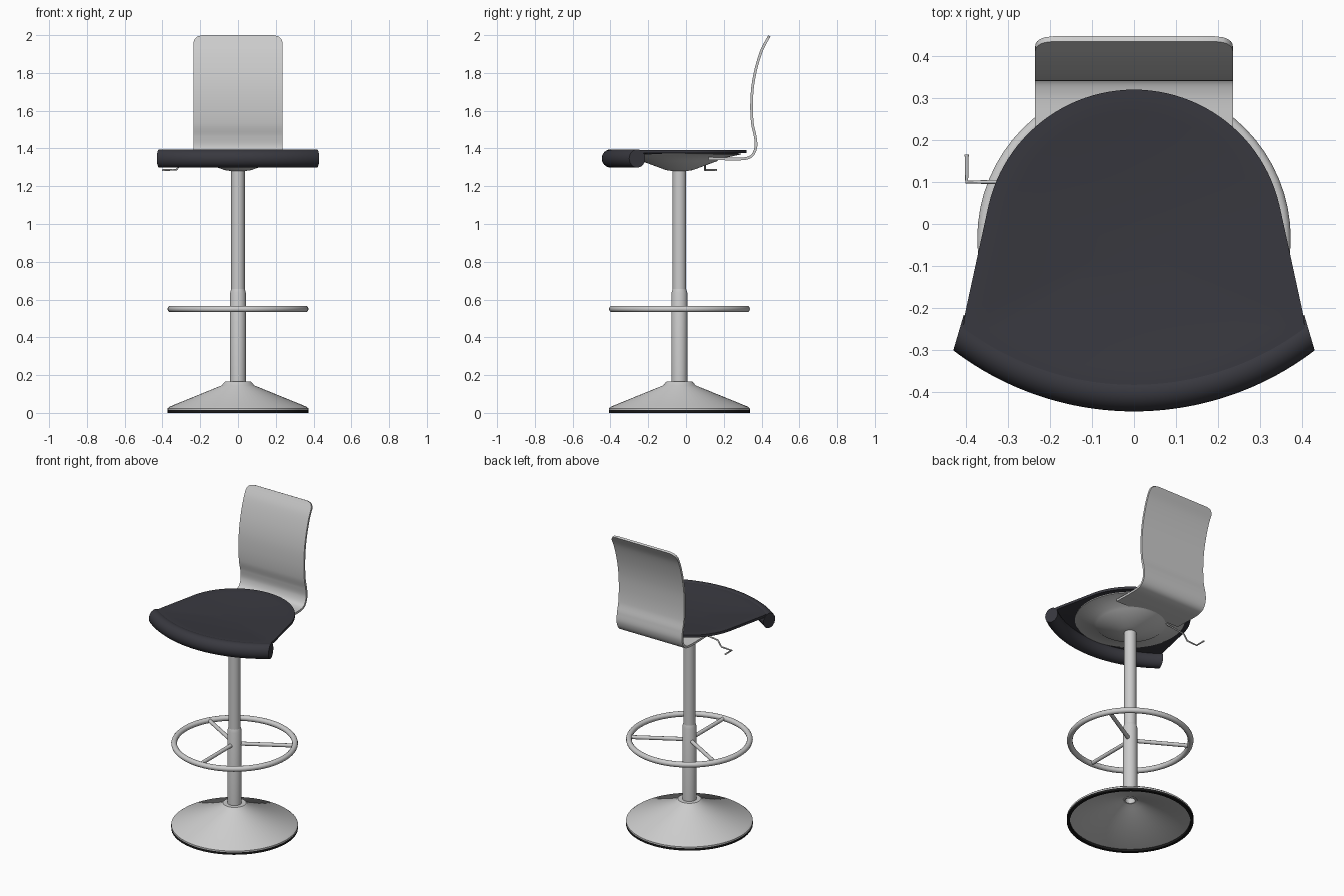
import bpy, bmesh, math
from mathutils import Vector

if "Cube" in bpy.data.objects:
    bpy.data.objects.remove(bpy.data.objects["Cube"])

AXIS_Y = -0.035  # column axis


def material(name, c):
    m = bpy.data.materials.new(name)
    m.diffuse_color = (*c, 1)
    m.use_nodes = True
    m.node_tree.nodes["Principled BSDF"].inputs["Base Color"].default_value = m.diffuse_color
    return m


dark = material("dark_upholstery", (0.04, 0.04, 0.05))
black = material("black_rubber", (0.01, 0.01, 0.01))


def make(name, verts, faces, mat=None, solid=0, offset=0, angle=35):
    me = bpy.data.meshes.new(name)
    me.from_pydata([tuple(v) for v in verts], [], faces)
    bm = bmesh.new()
    bm.from_mesh(me)
    bmesh.ops.remove_doubles(bm, verts=bm.verts, dist=1e-5)
    bmesh.ops.recalc_face_normals(bm, faces=bm.faces)
    bm.to_mesh(me)
    bm.free()
    ob = bpy.data.objects.new(name, me)
    bpy.context.collection.objects.link(ob)
    if mat:
        me.materials.append(mat)
    bpy.ops.object.select_all(action='DESELECT')
    bpy.context.view_layer.objects.active = ob
    ob.select_set(True)
    if solid:
        s = ob.modifiers.new("thickness", 'SOLIDIFY')
        s.thickness, s.offset = solid, offset
        bpy.ops.object.modifier_apply(modifier=s.name)
    bpy.ops.object.shade_smooth_by_angle(angle=math.radians(angle))
    return ob


def lathe(name, profile, mat=None, closed=True, n=64):
    """Revolve (radius, z) points around the column axis."""
    k = len(profile)
    verts = [(r * math.cos(2 * math.pi * i / n), AXIS_Y + r * math.sin(2 * math.pi * i / n), z)
             for i in range(n) for r, z in profile]
    faces = [(i * k + j, (i + 1) % n * k + j, (i + 1) % n * k + (j + 1) % k, i * k + (j + 1) % k)
             for i in range(n) for j in range(k if closed else k - 1)]
    return make(name, verts, faces, mat)


def tube(name, pts, radius):
    """Round bar along a polyline."""
    cu = bpy.data.curves.new(name, 'CURVE')
    cu.dimensions = '3D'
    cu.bevel_depth, cu.bevel_resolution, cu.use_fill_caps = radius, 4, True
    sp = cu.splines.new('POLY')
    sp.points.add(len(pts) - 1)
    for p, co in zip(sp.points, pts):
        p.co = (*co, 1)
    ob = bpy.data.objects.new(name, cu)
    bpy.context.collection.objects.link(ob)
    bpy.ops.object.select_all(action='DESELECT')
    bpy.context.view_layer.objects.active = ob
    ob.select_set(True)
    bpy.ops.object.convert(target='MESH')
    bpy.ops.object.shade_smooth_by_angle(angle=math.radians(50))


def catmull(pts, steps):
    p = [Vector(q) for q in pts]
    p = [2 * p[0] - p[1]] + p + [2 * p[-1] - p[-2]]
    out = []
    for a, b, c, d in zip(p, p[1:], p[2:], p[3:]):
        for i in range(steps):
            t = i / steps
            out.append(0.5 * (2 * b + (c - a) * t + (2 * a - 5 * b + 4 * c - d) * t * t
                              + (3 * b - a - 3 * c + d) * t ** 3))
    return out + [p[-2]]


# Hollow conical base with a rubber rim
lathe("base_rim", [(0.373, 0), (0.373, 0.015), (0.355, 0.015), (0.355, 0)], black)
lathe("base", [(0.373, 0.015), (0.373, 0.024), (0.36, 0.034), (0.085, 0.146), (0.075, 0.16),
               (0.068, 0.165), (0.038, 0.165), (0.038, 0.145), (0.08, 0.13), (0.355, 0.015)])

# Telescopic column
lathe("lower_column", [(0.042, 0.14), (0.042, 0.635), (0.036, 0.655), (0.03, 0.655), (0.03, 0.14)], n=40)
lathe("upper_column", [(0.036, 0.60), (0.036, 1.30), (0.03, 1.30), (0.03, 0.60)], n=40)

# Footrest ring and spokes
lathe("footrest_ring", [(0.356 + 0.017 * math.cos(a * math.pi / 6), 0.55 + 0.017 * math.sin(a * math.pi / 6))
                        for a in range(12)])
for i, deg in enumerate((30, 150, 270)):
    c, s = math.cos(math.radians(deg)), math.sin(math.radians(deg))
    tube(f"footrest_spoke_{i + 1}", [(0.035 * c, AXIS_Y + 0.035 * s, 0.55),
                                     (0.352 * c, AXIS_Y + 0.352 * s, 0.55)], 0.012)

# Dished pan under the seat
lathe("seat_pan", [(0.033, 1.28), (0.07, 1.285), (0.2, 1.333), (0.215, 1.345), (0.325, 1.368),
                   (0.325, 1.374), (0.21, 1.352), (0.07, 1.30), (0.033, 1.295)])


# Rolled front edge of the seat: sections swept along a shallow arc
def roll_center(s):
    x = 0.4175 * s
    return Vector((x, 0.286 - math.sqrt(0.686 ** 2 - x * x), 1.347))


N, M = 48, 24
verts, faces = [], []
for i in range(N + 1):
    s = 2 * i / N - 1
    d = Vector((0.0125 * s, -0.046 + 0.0035 * s * s, 0))
    for j in range(M):
        a = 2 * math.pi * j / M
        verts.append(roll_center(s) + d * math.cos(a) + Vector((0, 0, 0.048 * math.sin(a))))
for i in range(N):
    faces += [(i * M + j, i * M + (j + 1) % M, (i + 1) * M + (j + 1) % M, (i + 1) * M + j) for j in range(M)]
faces += [tuple(range(M)), tuple(range(N * M, N * M + M))]
make("seat_front_roll", verts, faces, dark)

# Seat panel: round back, flared straight sides, slightly dished
outline = [(0.355 * math.cos(math.radians(a)), AXIS_Y + 0.355 * math.sin(math.radians(a)))
           for a in [13 + 154 * i / 48 for i in range(49)]]
outline += [(-0.346 - 0.063 * t / 8, 0.045 - 0.29 * t / 8) for t in range(1, 8)]
outline += [roll_center(-0.98 + 1.96 * i / 32).xy[:] for i in range(33)]
outline += [(0.346 + 0.063 * t / 8, 0.045 - 0.29 * t / 8) for t in range(7, 0, -1)]
K = len(outline)
rings = [1, 0.95, 0.9, 0.85, 0.8, 0.7, 0.6, 0.45, 0.3, 0.15]
verts, faces = [], []
for f in rings:
    t = min(1, max(0, (0.9 - f) / 0.9))
    z = 1.391 - 0.018 * math.sin(t * math.pi / 2)
    verts += [(x * f, -0.05 + (y + 0.05) * f, z) for x, y in outline]
for r in range(len(rings) - 1):
    faces += [(r * K + i, r * K + (i + 1) % K, (r + 1) * K + (i + 1) % K, (r + 1) * K + i) for i in range(K)]
verts.append((0, -0.05, 1.373))
b = (len(rings) - 1) * K
faces += [(b + i, b + (i + 1) % K, len(verts) - 1) for i in range(K)]
make("seat", verts, faces, dark, 0.016, -1)

# Bent plate backrest with rounded top corners
path = catmull([(0.12, 1.347), (0.24, 1.344), (0.315, 1.347), (0.352, 1.365), (0.37, 1.41), (0.366, 1.465),
                (0.352, 1.53), (0.347, 1.62), (0.352, 1.72), (0.37, 1.82), (0.401, 1.92), (0.441, 1.996)], 14)
dist = [0.0]
for p, q in zip(path, path[1:]):
    dist.append(dist[-1] + (q - p).length)
R, C = 0.045, 8
verts, faces = [], []
for p, l in zip(path, dist):
    t = min(R, dist[-1] - l)
    w = 0.235 - R + math.sqrt(R * R - (R - t) ** 2)
    verts += [(w * (2 * j / C - 1), p[0], p[1]) for j in range(C + 1)]
for i in range(len(path) - 1):
    for j in range(C):
        a = i * (C + 1) + j
        faces.append((a, a + 1, a + C + 2, a + C + 1))
make("backrest", verts, faces, None, 0.014, 0)

# Height lever
tube("height_lever", [(-0.15, 0.10, 1.345), (-0.30, 0.10, 1.325), (-0.325, 0.10, 1.288), (-0.398, 0.10, 1.285),
                      (-0.398, 0.165, 1.285)], 0.005)
